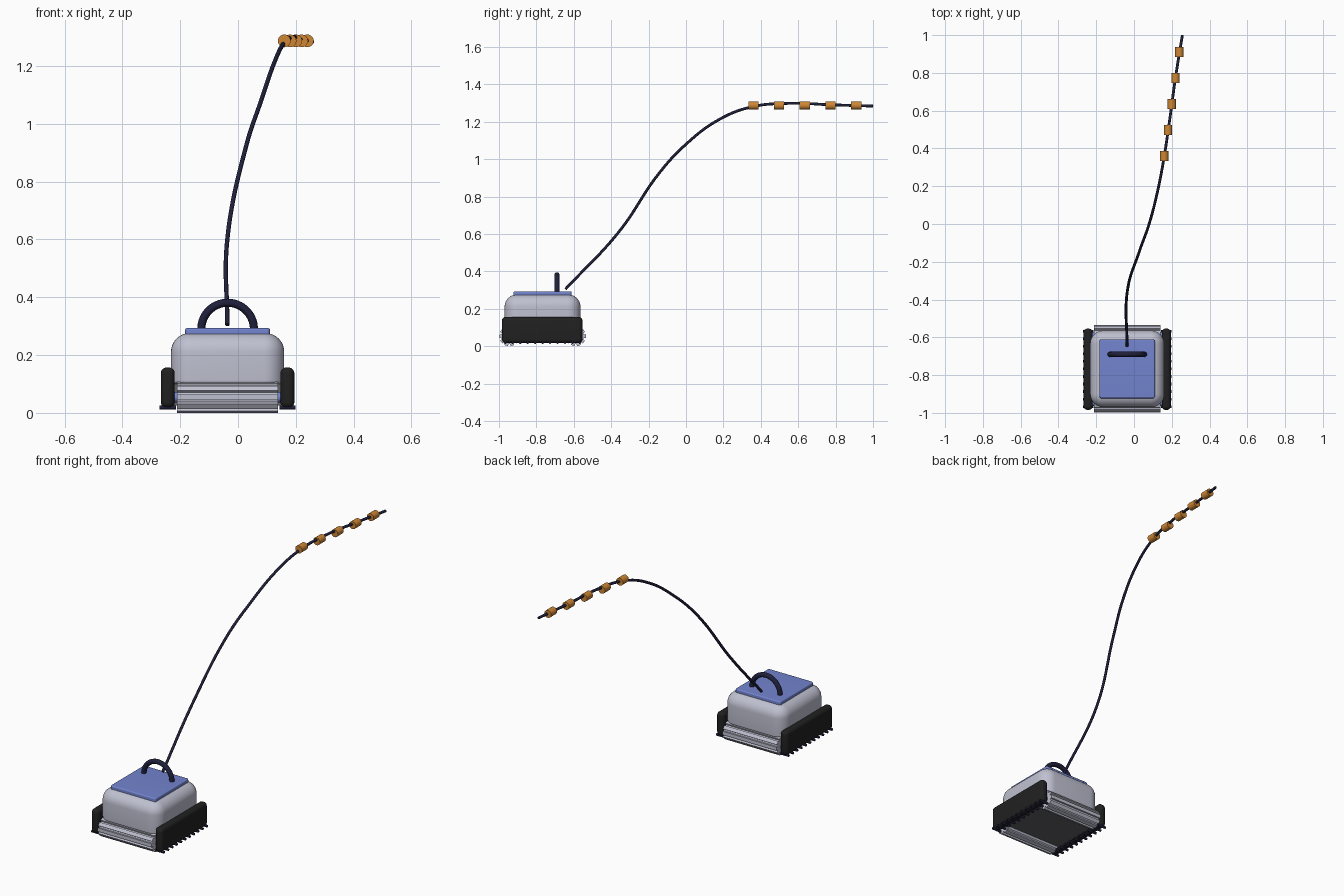
import bpy, bmesh, math
from mathutils import Matrix, Vector

cube = bpy.data.objects.get("Cube")
if cube:
    bpy.data.objects.remove(cube, do_unlink=True)

CX, CY = -0.036, -0.767      # centre of the robot


def material(name, rgb):
    m = bpy.data.materials.new(name)
    m.use_nodes = True
    m.diffuse_color = (*rgb, 1)
    m.node_tree.nodes["Principled BSDF"].inputs["Base Color"].default_value = (*rgb, 1)
    return m


silver = material("silver shell", (0.52, 0.53, 0.63))
blue = material("blue lid", (0.17, 0.23, 0.62))
black = material("black rubber", (0.015, 0.015, 0.015))
navy = material("navy plastic", (0.014, 0.014, 0.045))
orange = material("orange foam", (0.62, 0.24, 0.035))
grey = material("dark grey base", (0.12, 0.12, 0.135))


def finish(bm, name, mat, angle=35):
    bmesh.ops.recalc_face_normals(bm, faces=bm.faces[:])
    mesh = bpy.data.meshes.new(name)
    bm.to_mesh(mesh)
    bm.free()
    obj = bpy.data.objects.new(name, mesh)
    bpy.context.collection.objects.link(obj)
    mesh.materials.append(mat)
    bpy.ops.object.select_all(action="DESELECT")
    obj.select_set(True)
    bpy.context.view_layer.objects.active = obj
    bpy.ops.object.shade_smooth_by_angle(angle=math.radians(angle))
    return obj


def rounded_box(name, mat, centre, size, corner=0, rim=0, base=0):
    """Box with rounded upright corners, top rim and bottom rim."""
    bm = bmesh.new()
    bmesh.ops.create_cube(bm, size=1, matrix=Matrix.Translation(centre) @ Matrix.Diagonal((*size, 1)))
    if corner:
        edges = [e for e in bm.edges if abs(e.verts[0].co.z - e.verts[1].co.z) > 0.001]
        bmesh.ops.bevel(bm, geom=edges, offset=corner, segments=8, profile=0.5, affect="EDGES")
    for radius, side in ((rim, 1), (base, -1)):
        if radius:
            z = centre[2] + side * size[2] / 2
            edges = [e for e in bm.edges if all(abs(v.co.z - z) < 1e-5 for v in e.verts)]
            bmesh.ops.bevel(bm, geom=edges, offset=radius, segments=8, profile=0.5, affect="EDGES")
    return finish(bm, name, mat)


def cylinder(name, mat, centre, radius, length, axis, segments=24):
    bm = bmesh.new()
    turn = Vector((0, 0, 1)).rotation_difference(Vector(axis)).to_matrix().to_4x4()
    bmesh.ops.create_cone(bm, cap_ends=True, segments=segments, radius1=radius, radius2=radius,
                          depth=length, matrix=Matrix.Translation(centre) @ turn)
    return finish(bm, name, mat)


def tube(name, mat, points, radius, smooth_path=True):
    curve = bpy.data.curves.new(name, "CURVE")
    curve.dimensions = "3D"
    curve.bevel_depth = radius
    curve.bevel_resolution = 4
    curve.use_fill_caps = True
    curve.resolution_u = 10
    spline = curve.splines.new("BEZIER" if smooth_path else "POLY")
    if smooth_path:
        spline.bezier_points.add(len(points) - 1)
        for bp, p in zip(spline.bezier_points, points):
            bp.co = p
            bp.handle_left_type = bp.handle_right_type = "AUTO"
    else:
        spline.points.add(len(points) - 1)
        for sp, p in zip(spline.points, points):
            sp.co = (*p, 1)
    for s in curve.splines:
        s.use_smooth = True
    obj = bpy.data.objects.new(name, curve)
    bpy.context.collection.objects.link(obj)
    curve.materials.append(mat)
    return obj


def finned_roller(name, y):
    """Brush roller with a toothed cross-section, lying along x."""
    teeth, outer, inner, length = 10, 0.054, 0.043, 0.35
    bm = bmesh.new()
    ring = []
    for i in range(teeth):
        for offset, r in ((-0.36, inner), (-0.3, outer), (0.3, outer), (0.36, inner)):
            a = (i + offset) * math.tau / teeth
            ring.append(bm.verts.new((CX - length / 2, y + r * math.cos(a), 0.054 + r * math.sin(a))))
    face = bm.faces.new(ring)
    out = bmesh.ops.extrude_face_region(bm, geom=[face])
    moved = [g for g in out["geom"] if isinstance(g, bmesh.types.BMVert)]
    bmesh.ops.translate(bm, verts=moved, vec=(length, 0, 0))
    return finish(bm, name, silver, 20)


# Shell, lid and chassis
rounded_box("shell", silver, (CX, CY, 0.188), (0.392, 0.406, 0.176), 0.07, 0.065, 0.012)
rounded_box("lid", blue, (CX, CY, 0.281), (0.294, 0.312, 0.024), 0.012, 0.007)
rounded_box("chassis", grey, (CX, CY, 0.066), (0.37, 0.30, 0.082))

# Brush rollers at front and back
for name, side in (("front", -1), ("back", 1)):
    y = CY + side * 0.178
    finned_roller(name + "_roller", y)
    cylinder(name + "_axle", blue, (CX, y, 0.054), 0.018, 0.38, (1, 0, 0))

# Tracks with tread bars under them
for name, side in (("right", -1), ("left", 1)):
    x = CX + side * 0.207
    bm = bmesh.new()
    bmesh.ops.create_cube(bm, size=1, matrix=Matrix.Translation((x, CY - 0.002, 0.087))
                          @ Matrix.Diagonal((0.048, 0.43, 0.14, 1)))
    bmesh.ops.bevel(bm, geom=bm.edges[:], offset=0.02, segments=6, profile=0.5, affect="EDGES")
    finish(bm, name + "_track", black)
    for i in range(11):
        cylinder(f"{name}_tread_{i + 1}", navy, (x, CY + (i - 5) * 0.04, 0.019),
                 0.007, 0.056, (1, 0, 0), 12)

# Carrying handle
arch = [(CX + 0.091 * math.cos(math.pi * i / 32), -0.69, 0.29 + 0.091 * math.sin(math.pi * i / 32))
        for i in range(33)]
tube("handle", navy, arch, 0.014, False)

# Floating cable
path = [(-0.037, -0.645, 0.305), (-0.036, -0.36, 0.61), (0.03, -0.14, 0.93), (0.08, 0.0, 1.08),
        (0.124, 0.17, 1.208), (0.157, 0.34, 1.277), (0.19, 0.56, 1.299),
        (0.219, 0.77, 1.291), (0.256, 1.0, 1.284)]
tube("cable", navy, path, 0.0075)

# Foam floats
for i in range(5):
    cylinder(f"float_{i + 1}", orange, (0.16 + 0.02 * i, 0.36 + 0.1375 * i, 1.287),
             0.022, 0.054, (0, 1, 0))
